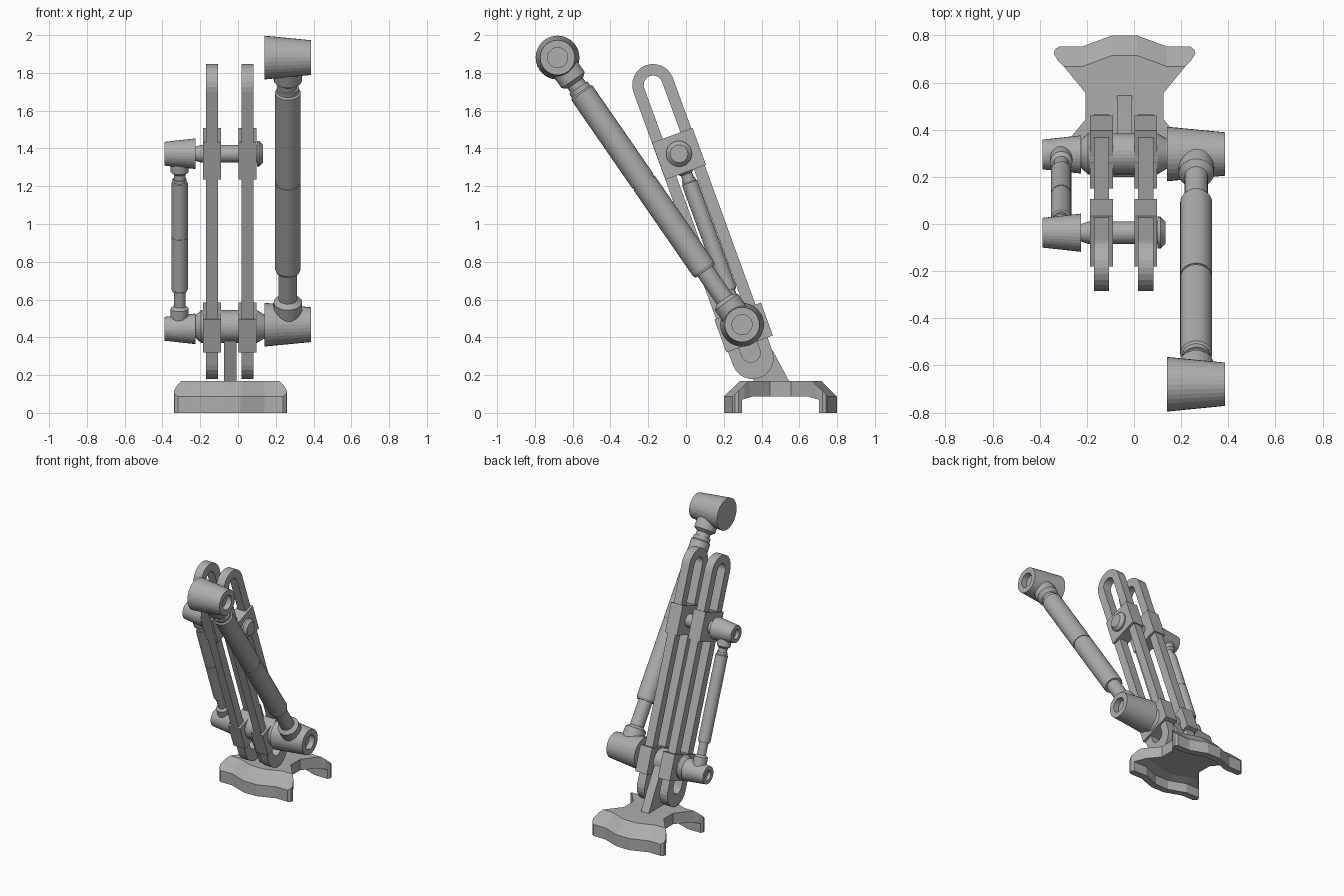
import bpy, bmesh, math
from mathutils import Vector, Matrix

if "Cube" in bpy.data.objects:
    bpy.data.objects.remove(bpy.data.objects["Cube"])

grey = bpy.data.materials.new("plain grey")
grey.diffuse_color = (0.42, 0.42, 0.42, 1)
grey.use_nodes = True
grey.node_tree.nodes["Principled BSDF"].inputs["Base Color"].default_value = grey.diffuse_color


def finish(name, bm, loc=(0, 0, 0)):
    bmesh.ops.recalc_face_normals(bm, faces=bm.faces[:])
    me = bpy.data.meshes.new(name)
    bm.to_mesh(me)
    bm.free()
    me.materials.append(grey)
    ob = bpy.data.objects.new(name, me)
    ob.location = loc
    bpy.context.collection.objects.link(ob)
    return ob


def skin(bm, rings, caps=True):
    """Join equal-length closed rings of points with quads."""
    rings = [[bm.verts.new(p) for p in ring] for ring in rings]
    for a, b in zip(rings, rings[1:]):
        n = len(a)
        for i in range(n):
            j = (i + 1) % n
            bm.faces.new((a[i], a[j], b[j], b[i]))
    if caps:
        bm.faces.new(rings[0])
        bm.faces.new(rings[-1])
    return rings


def lathe(name, profile, origin, direction, seg=32):
    """Turned part: profile is (distance along axis, radius)."""
    rot = Vector(direction).to_track_quat('Z', 'X')
    bm = bmesh.new()
    skin(bm, [[Vector(origin) + rot @ Vector((r * math.cos(2 * math.pi * i / seg),
                                              r * math.sin(2 * math.pi * i / seg), d))
               for i in range(seg)] for d, r in profile])
    return finish(name, bm)


def plate(name, outline, x0, x1):
    """Plate with a y-z outline, extruded in x."""
    bm = bmesh.new()
    skin(bm, [[(x, y, z) for y, z in outline] for x in (x0, x1)])
    return finish(name, bm)


BAR_X = (-0.138, 0.05)
TOP = Vector((-0.174, 1.736))      # upper end of bars (y, z)
BOT = Vector((0.353, 0.29))        # lower end of bars
AXIS = (BOT - TOP).normalized()
PERP = Vector((-AXIS.y, AXIS.x))
TILT = math.atan2(AXIS.x, -AXIS.y)


def stadium(a, b, r, k=12):
    pts = []
    for c, s in ((b, 1), (a, -1)):
        for i in range(k + 1):
            t = math.pi * i / k
            pts.append(c + s * r * (PERP * math.cos(t) + AXIS * math.sin(t)))
    return pts


# slotted bars
for n, x in enumerate(BAR_X):
    outer = stadium(TOP, BOT, 0.111)
    inner = stadium(TOP, BOT - AXIS * 0.03, 0.05)
    bm = bmesh.new()
    loops = [(outer, -.032), (outer, .032), (inner, .032), (inner, -.032), (outer, -.032)]
    skin(bm, [[(x + dx, p.x, p.y) for p in ring] for ring, dx in loops], caps=False)
    bmesh.ops.remove_doubles(bm, verts=bm.verts[:], dist=1e-5)
    finish("slotted_bar_%d" % n, bm)

# sliding collars on the bars
UP = Vector((0, -0.037, 1.372))    # upper axle centre
LOW = Vector((0, 0.298, 0.457))    # lower axle centre
for label, c, wide, long in (("upper", UP, 0.228, 0.208), ("lower", LOW + Vector((0, .007, -.005)), 0.262, 0.185)):
    for x in BAR_X:
        bm = bmesh.new()
        bmesh.ops.create_cube(bm, size=1, matrix=Matrix.Rotation(TILT, 4, 'X') @
                              Matrix.Diagonal((0.097, wide, long, 1)))
        finish(label + "_collar", bm, (x, c.y, c.z))

# axles
X = (1, 0, 0)
lathe("upper_axle", [(-.23, .035), (-.195, .047), (.10, .047), (.10, .068), (.112, .068), (.133, .047)], UP, X)
lathe("lower_axle", [(-.23, .055), (-.195, .087), (.10, .087), (.137, .065), (.15, .065)], LOW, X)

# tapered sockets with a recess in the small end
BIG_LOW = Vector((0, 0.297, 0.467))
BIG_UP = Vector((0, -0.68, 1.881))
small = [(0, .081), (.165, .063), (.165, .035), (.14, .035)]
big = [(0, .116), (.247, .092), (.247, .053), (.205, .053)]
for n, c in enumerate((LOW - Vector((0, .003, .012)), UP)):
    lathe("small_socket_%d" % n, small, (-.224, c.y, c.z), (-1, 0, 0))
for n, c in enumerate((BIG_LOW, BIG_UP)):
    lathe("large_socket_%d" % n, big, (.139, c.y, c.z), X)


# pistons: neck, rod, sleeve with centre seam, upper rod, neck
def piston(name, x, a, b, r, s0, s1, neck):
    d = b - a
    L = d.length
    rod, mid, g = r * .72, (s0 + s1) / 2, r * .08
    prof = [(neck * .3, r * 1.1), (neck * .88, r * 1.1), (neck, rod), (s0, rod), (s0, r * .9),
            (s0 + r * .25, r), (mid - g, r), (mid - g, r * .94), (mid + g, r * .94), (mid + g, r),
            (s1, r), (s1 + r * .12, r * .86), (s1 + r * .5, r * .86), (s1 + r * .5, rod),
            (L - neck, rod), (L - neck * .88, r * 1.1), (L - neck * .3, r * 1.1)]
    lathe(name, prof, (x, a.y, a.z), d)


piston("large_piston", .264, BIG_LOW, BIG_UP, .068, .344, 1.492, .165)
piston("small_piston", -.309, LOW, UP, .043, .2, .81, .115)

# bracket joining the lower axle to the foot
plate("foot_bracket", [(.37, .15), (.555, .15), (.47, .31), (.37, .48), (.28, .51), (.23, .44)], -.073, -.009)

# foot: arched slab lofted across x, trimmed to a waisted plan
FX, FY = -0.04, 0.5
half = [(0, 0), (0, .086), (-.085, .17)]
under = [(-.11, .088), (-.05, .07), (-.05, 0)]
bm = bmesh.new()
rings = []
for x, yo in ((-.32, .253), (-.18, .253), (-.053, .3), (.053, .3), (.18, .253), (.32, .253)):
    right_top = [(yo + dy, z) for dy, z in half]
    right_under = [(yo + dy, z) for dy, z in under]
    ring = (right_top + [(-y, z) for y, z in reversed(right_top)] +
            [(-y, z) for y, z in reversed(right_under)] + right_under)
    rings.append([(FX + x, FY + y, z) for y, z in ring])
skin(bm, rings)
foot = finish("foot", bm)

quarter = [(.165, .055), (.255, .165), (.28, .19), (.3, .222), (.296, .24), (.278, .253), (.27, .4)]
side = [(x, -y) for x, y in reversed(quarter)] + quarter
plan = side + [(-x, y) for x, y in reversed(side)]
bm = bmesh.new()
skin(bm, [[(FX + x, FY + y, z) for x, y in plan] for z in (-.1, .3)])
cutter = finish("foot_plan_cutter", bm)
cutter.hide_render = True
mod = foot.modifiers.new("plan", 'BOOLEAN')
mod.operation, mod.solver, mod.object = 'INTERSECT', 'EXACT', cutter
bpy.context.view_layer.objects.active = foot
bpy.ops.object.modifier_apply(modifier=mod.name)
bpy.data.objects.remove(cutter)
